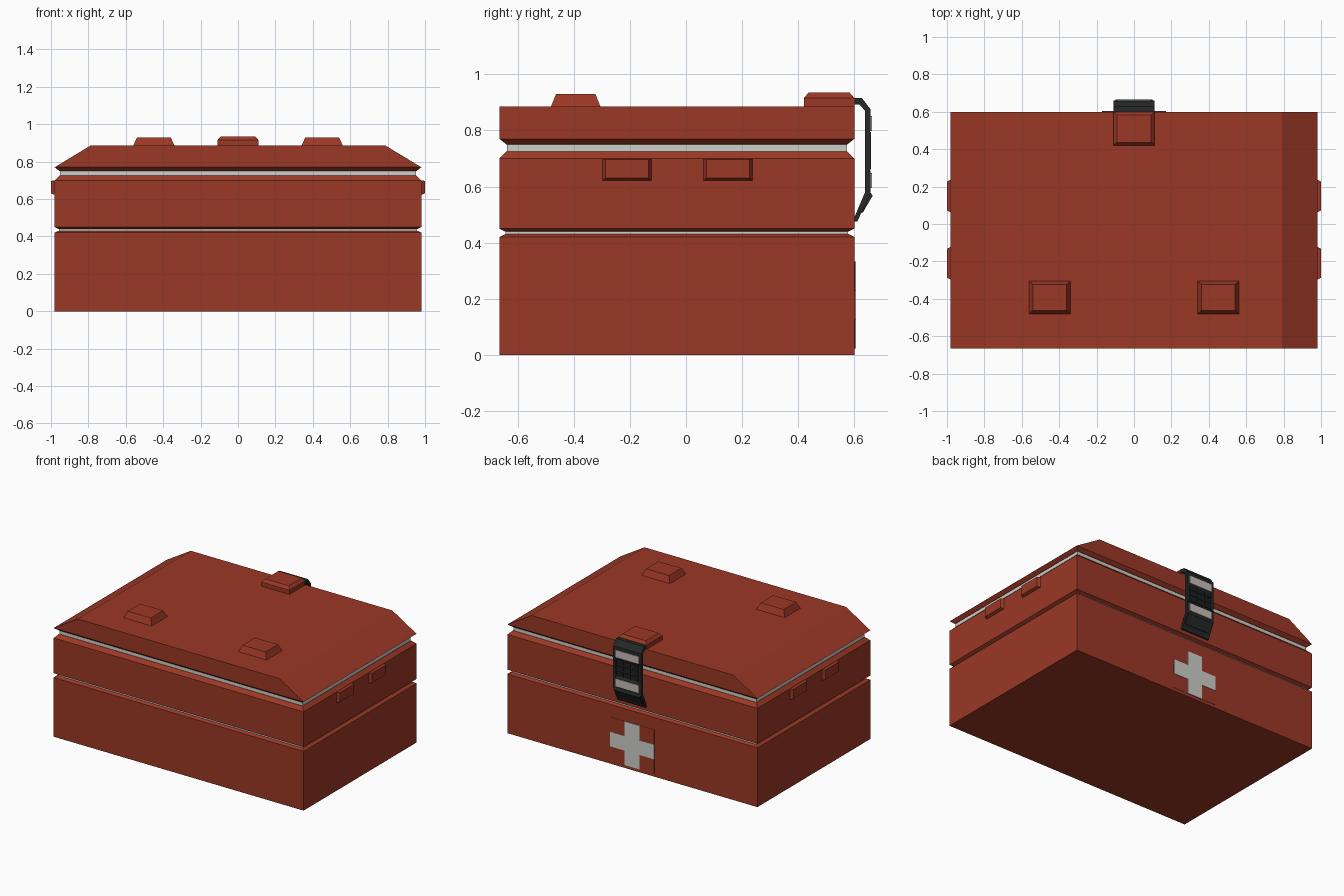
import bpy, bmesh
from mathutils import Matrix, Vector

if "Cube" in bpy.data.objects:
    bpy.data.objects.remove(bpy.data.objects["Cube"])


def material(name, rgb):
    m = bpy.data.materials.new(name)
    m.diffuse_color = (*rgb, 1.0)
    m.use_nodes = True
    m.node_tree.nodes["Principled BSDF"].inputs["Base Color"].default_value = m.diffuse_color
    return m


RED = material("case_red", (0.33, 0.040, 0.019))
PALE = material("pale_grey", (0.62, 0.62, 0.59))
BLACK = material("latch_black", (0.020, 0.022, 0.022))
DARK = material("pad_black", (0.012, 0.013, 0.013))
PLATE = material("warm_grey", (0.58, 0.50, 0.48))


def finish(bm, name, mat):
    bmesh.ops.recalc_face_normals(bm, faces=bm.faces)
    me = bpy.data.meshes.new(name)
    bm.to_mesh(me)
    bm.free()
    me.materials.append(mat)
    ob = bpy.data.objects.new(name, me)
    bpy.context.collection.objects.link(ob)
    return ob


def loft(name, rings, mat, matrix=Matrix.Identity(4)):
    """Stack rectangles (x0, x1, y0, y1, z) into a closed solid."""
    bm = bmesh.new()
    loops = []
    for x0, x1, y0, y1, z in rings:
        pts = ((x0, y0), (x1, y0), (x1, y1), (x0, y1))
        loops.append([bm.verts.new(matrix @ Vector((x, y, z))) for x, y in pts])
    bm.faces.new(loops[0])
    bm.faces.new(loops[-1])
    for a, b in zip(loops, loops[1:]):
        for i in range(4):
            j = (i + 1) % 4
            bm.faces.new((a[i], a[j], b[j], b[i]))
    return finish(bm, name, mat)


def extrude(name, pts, vec, mat):
    """Extrude a flat 3D outline along a vector."""
    bm = bmesh.new()
    face = bm.faces.new([bm.verts.new(p) for p in pts])
    res = bmesh.ops.extrude_face_region(bm, geom=[face], use_keep_orig=True)
    verts = [g for g in res["geom"] if isinstance(g, bmesh.types.BMVert)]
    bmesh.ops.translate(bm, verts=verts, vec=vec)
    return finish(bm, name, mat)


X, Y0, Y1 = 0.98, -0.665, 0.60


def ring(z, inset=0.0):
    return (-X + inset, X - inset, Y0 + inset, Y1 - inset, z)


# Case shells with chamfered seams
loft("base_tray", [ring(0), ring(0.42), ring(0.43, 0.02)], RED)
loft("middle_tray", [ring(0.44, 0.02), ring(0.45), ring(0.70), ring(0.725, 0.025)], RED)
loft("lid", [ring(0.75, 0.025), ring(0.77), (-0.79, 0.79, Y0, Y1, 0.885)], RED)

# Pale seals showing in the seams
loft("lower_seal", [ring(0.425, 0.022), ring(0.445, 0.022)], PALE)
loft("upper_seal", [ring(0.72, 0.027), ring(0.755, 0.027)], PALE)

# Raised feet on the lid, and the latch block at the back
for side, cx in (("left", -0.45), ("right", 0.45)):
    loft("lid_foot_" + side, [(cx - 0.113, cx + 0.113, -0.483, -0.303, 0.88),
                              (cx - 0.09, cx + 0.09, -0.463, -0.323, 0.93)], RED)
loft("latch_block", [(-0.11, 0.11, 0.42, 0.60, 0.88), (-0.11, 0.11, 0.42, 0.60, 0.915),
                     (-0.092, 0.092, 0.437, 0.583, 0.935)], RED)

# Catches on both sides of the middle tray
for sx in (-1, 1):
    for n, cy in (("front", -0.21), ("back", 0.15)):
        m = Matrix(((0, 0, sx, 0), (0, 1, 0, 0), (1, 0, 0, 0), (0, 0, 0, 1)))
        loft("side_catch_%s_%s" % ("right" if sx > 0 else "left", n),
             [(0.62, 0.70, cy - 0.09, cy + 0.09, 0.975),
              (0.63, 0.697, cy - 0.077, cy + 0.077, 1.0)], RED, m)

# Latch strap: bent profile in y and z
W = 0.11
strap = [(0.58, 0.915), (0.627, 0.915), (0.658, 0.875), (0.658, 0.80), (0.652, 0.79),
         (0.652, 0.665), (0.658, 0.655), (0.658, 0.575), (0.61, 0.475), (0.60, 0.475),
         (0.60, 0.49), (0.638, 0.58), (0.638, 0.87), (0.618, 0.892), (0.58, 0.892)]
extrude("latch_strap", [(-W, y, z) for y, z in strap], (2 * W, 0, 0), BLACK)

# Flared pull tab at the foot of the strap
tab = [(0.650, 0.59), (0.665, 0.567), (0.630, 0.507), (0.615, 0.51)]
extrude("latch_pull_tab", [(-W + 0.01, y, z) for y, z in tab], (2 * W - 0.02, 0, 0), BLACK)

# Side rails and grip pads on the strap
for sx in (-1, 1):
    x = sx * 0.1
    loft("latch_rail_%s" % ("right" if sx > 0 else "left"),
         [(x - 0.01, x + 0.01, 0.645, 0.660, 0.66), (x - 0.01, x + 0.01, 0.645, 0.660, 0.795)], BLACK)
for i in range(3):
    for j in range(3):
        cx, cz = (i - 1) * 0.06, 0.7275 + (j - 1) * 0.041
        loft("grip_pad", [(cx - 0.025, cx + 0.025, 0.648, 0.657, cz - 0.016),
                          (cx - 0.025, cx + 0.025, 0.648, 0.657, cz + 0.016)], DARK)

# Light plates above and below the pads
for n, z in (("upper", 0.825), ("lower", 0.622)):
    loft("latch_plate_" + n, [(-0.09, 0.09, 0.655, 0.662, z - 0.027),
                              (-0.09, 0.09, 0.655, 0.662, z + 0.027)], PLATE)

# Square back panel and its pale cross
R, A, CZ = 0.172, 0.058, 0.177
H = 0.155
loft("back_panel", [(-R, R, 0.598, 0.602, CZ - H), (-R, R, 0.598, 0.602, CZ + H)], RED)
quarter = [(A, H), (A, A * 0.9), (R, A * 0.9)]
cross = (quarter + [(x, -z) for x, z in reversed(quarter)]
         + [(-x, -z) for x, z in quarter] + [(-x, z) for x, z in reversed(quarter)])
extrude("back_cross", [(x, 0.599, CZ + z) for x, z in cross], (0, 0.006, 0), PALE)
